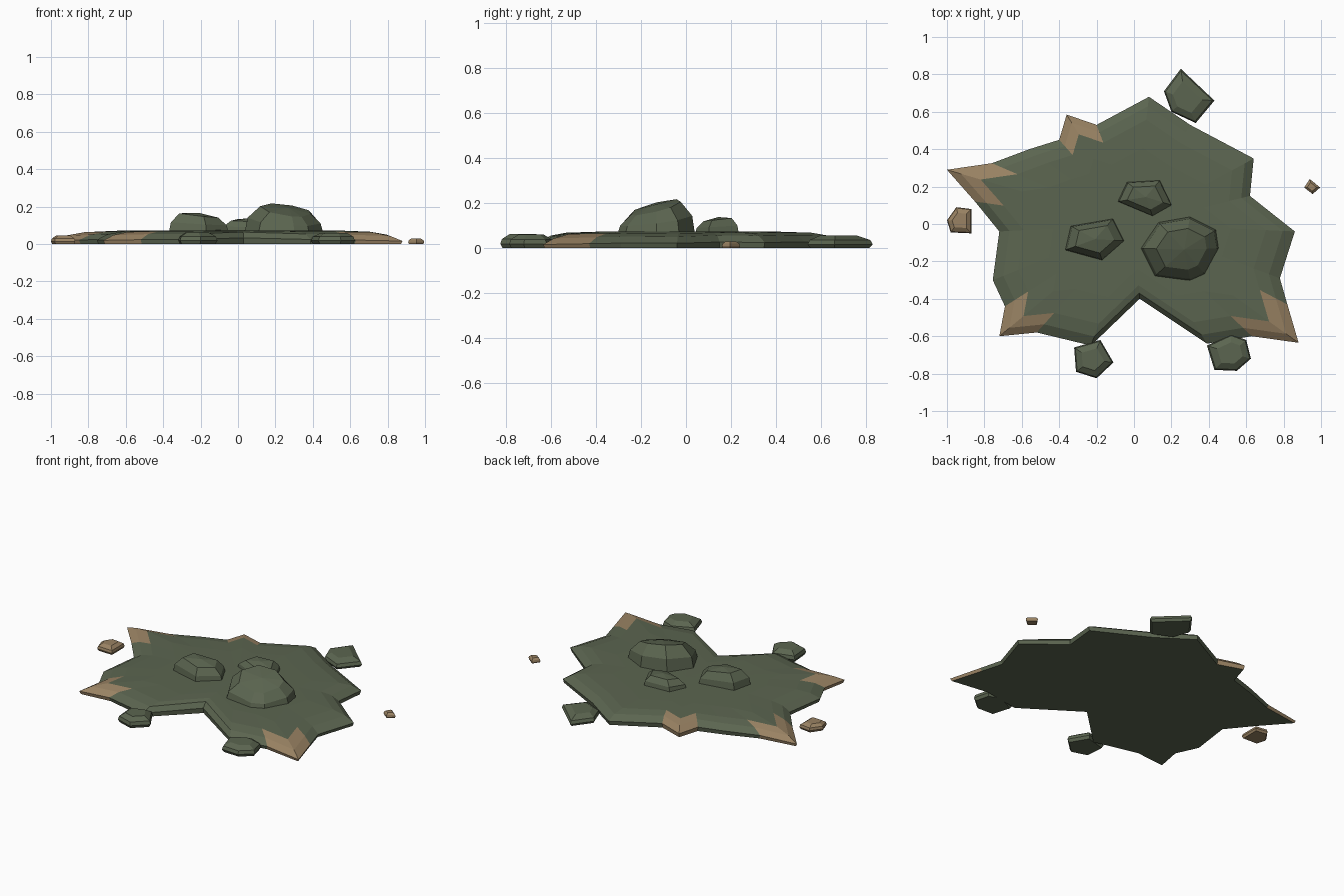
import bpy, bmesh

if "Cube" in bpy.data.objects:
    bpy.data.objects.remove(bpy.data.objects["Cube"])


def material(name, color):
    m = bpy.data.materials.new(name)
    m.diffuse_color = (*color, 1)
    m.use_nodes = True
    m.node_tree.nodes["Principled BSDF"].inputs["Base Color"].default_value = m.diffuse_color
    return m


GREEN = material("moss_green", (0.105, 0.13, 0.08))
TAN = material("dry_tan", (0.32, 0.225, 0.125))


def stacked(name, outline, centre, rings, apex, mats, tips=()):
    """Loft copies of an outline shrunk about a centre; rings = (scale, height function)."""
    bm = bmesh.new()
    cx, cy = centre
    loops = []
    for scale, height in rings:
        loop = []
        for x, y in outline:
            px, py = cx + (x - cx) * scale, cy + (y - cy) * scale
            loop.append(bm.verts.new((px, py, height(px, py))))
        loops.append(loop)
    n = len(outline)
    bm.faces.new(loops[0][::-1])
    for k, (a, b) in enumerate(zip(loops, loops[1:])):
        for i in range(n):
            j = (i + 1) % n
            f = bm.faces.new((a[i], a[j], b[j], b[i]))
            # faces touching a tip take the second colour, up to the inner ring
            if k < 3 and (i in tips or j in tips):
                f.material_index = 1
    if apex is None:
        bm.faces.new(loops[-1])
    else:
        top = bm.verts.new((cx, cy, apex))
        for i in range(n):
            bm.faces.new((loops[-1][i], loops[-1][(i + 1) % n], top))
    bmesh.ops.recalc_face_normals(bm, faces=bm.faces)
    mesh = bpy.data.meshes.new(name)
    bm.to_mesh(mesh)
    bm.free()
    for m in mats:
        mesh.materials.append(m)
    ob = bpy.data.objects.new(name, mesh)
    bpy.context.collection.objects.link(ob)
    return ob


def middle(pts):
    return tuple(sum(p[k] for p in pts) / len(pts) for k in (0, 1))


# Ground patch: jagged outline, domed rim, tan on four tips
patch = [(0.03, -0.40), (0.39, -0.64), (0.63, -0.60), (0.88, -0.635), (0.82, -0.43),
         (0.78, -0.29), (0.86, -0.04), (0.62, 0.15), (0.64, 0.35), (0.30, 0.53),
         (0.08, 0.68), (-0.20, 0.53), (-0.36, 0.585), (-0.40, 0.45), (-0.56, 0.40),
         (-0.76, 0.325), (-1.0, 0.29), (-0.85, 0.12), (-0.72, -0.04), (-0.755, -0.30),
         (-0.69, -0.44), (-0.72, -0.60), (-0.52, -0.58), (-0.23, -0.65)]


def falloff(edge, drop):
    return lambda x, y: edge - drop * max(0, (x * x + y * y) ** 0.5 - 0.4)


stacked("ground_patch", patch, (0, 0),
        [(0.99, lambda x, y: 0.0), (1.0, falloff(0.033, 0.025)),
         (0.925, falloff(0.064, 0.035)), (0.82, falloff(0.071, 0.017)),
         (0.6, lambda x, y: 0.073)],
        0.074, [GREEN, TAN], tips=(3, 12, 16, 21))


# Mounds sitting on the patch, with tilted tops
def mound(name, outline, height, sx, sy, top_scale):
    c = middle(outline)

    def tilt(share):
        return lambda x, y: 0.06 + share * (height - 0.06 + sx * (x - c[0]) + sy * (y - c[1]))
    stacked(name, outline, c,
            [(1.0, lambda x, y: 0.06), (0.93, tilt(0.5)), (top_scale, tilt(0.95))],
            height + 0.008, [GREEN])


mound("large_mound", [(0.035, -0.13), (0.13, 0.01), (0.30, 0.04), (0.44, -0.03),
                      (0.455, -0.13), (0.38, -0.27), (0.30, -0.305), (0.11, -0.28)],
      0.185, -0.16, 0.28, 0.64)
mound("left_mound", [(-0.37, -0.14), (-0.34, -0.01), (-0.11, 0.03),
                     (-0.05, -0.09), (-0.17, -0.195)], 0.158, -0.12, 0.05, 0.65)
mound("back_mound", [(-0.09, 0.12), (-0.04, 0.225), (0.14, 0.235),
                     (0.205, 0.10), (0.10, 0.04)], 0.13, 0.0, 0.12, 0.65)


# Loose flat stones around the rim
def stone(name, outline, height, mat):
    stacked(name, outline, middle(outline),
            [(0.9, lambda x, y: 0.0), (1.0, lambda x, y: height * 0.3),
             (0.93, lambda x, y: height * 0.65), (0.58, lambda x, y: height)],
            None, [mat])


stone("back_stone", [(0.16, 0.71), (0.25, 0.83), (0.43, 0.66), (0.33, 0.54), (0.20, 0.60)],
      0.055, GREEN)
stone("front_right_stone", [(0.39, -0.65), (0.43, -0.78), (0.55, -0.785), (0.625, -0.72),
                            (0.60, -0.62), (0.52, -0.59)], 0.06, GREEN)
stone("front_left_stone", [(-0.32, -0.66), (-0.31, -0.79), (-0.20, -0.825), (-0.11, -0.74),
                           (-0.18, -0.62)], 0.062, GREEN)
stone("left_tan_stone", [(-1.0, 0.02), (-0.98, -0.045), (-0.87, -0.05), (-0.87, 0.08),
                         (-0.95, 0.09)], 0.045, TAN)
stone("right_tan_pebble", [(0.91, 0.195), (0.955, 0.16), (0.995, 0.195), (0.94, 0.24)],
      0.03, TAN)
